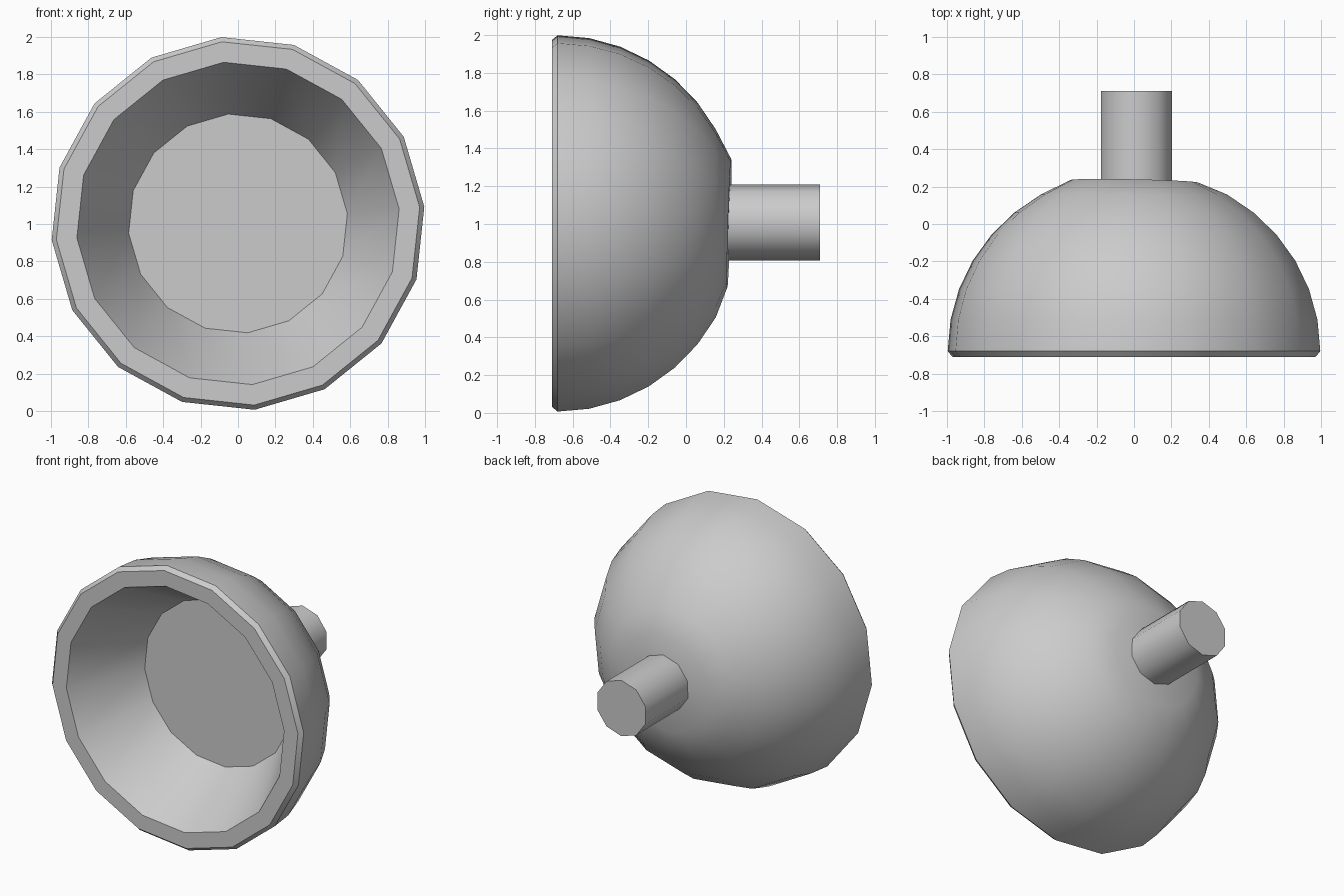
import bpy
import bmesh
from math import sin, cos, pi, radians

cube = bpy.data.objects.get("Cube")
if cube:
    bpy.data.objects.remove(cube, do_unlink=True)

GREY = bpy.data.materials.new("plain grey")
GREY.use_nodes = True
colour = (0.6, 0.6, 0.6, 1)
GREY.diffuse_color = colour
GREY.node_tree.nodes["Principled BSDF"].inputs["Base Color"].default_value = colour


def lathe(name, profile, sides, turn, cx, cz, tilt_ring=None):
    """Spin (radius, y) points about a front-to-back axis and cap both ends."""
    bm = bmesh.new()
    rings = []
    for n, (r, y) in enumerate(profile):
        ring = []
        for i in range(sides):
            a = radians(turn) + 2 * pi * i / sides
            x, z = r * cos(a), r * sin(a)
            lean = 0.03 * z - 0.02 * x if n == tilt_ring else 0
            ring.append(bm.verts.new((cx + x, y + lean, cz + z)))
        rings.append(ring)
    for a, b in zip(rings, rings[1:]):
        for i in range(sides):
            j = (i + 1) % sides
            bm.faces.new((a[i], a[j], b[j], b[i]))
    bm.faces.new(rings[0])
    bm.faces.new(rings[-1])
    bmesh.ops.recalc_face_normals(bm, faces=bm.faces)
    mesh = bpy.data.meshes.new(name)
    bm.to_mesh(mesh)
    bm.free()
    mesh.materials.append(GREY)
    obj = bpy.data.objects.new(name, mesh)
    bpy.context.collection.objects.link(obj)
    bpy.ops.object.select_all(action="DESELECT")
    obj.select_set(True)
    bpy.context.view_layer.objects.active = obj
    bpy.ops.object.shade_smooth_by_angle(angle=radians(40))
    return obj


# Bowl: recessed floor, sloping inner wall, flat rim, small bevel, rounded back
recess = [(0.587, -0.22), (0.865, -0.71), (0.975, -0.71)]
dome = [(cos(radians(t)), -0.68 + 0.967 * sin(radians(t))) for t in range(0, 80, 10)]
profile = recess + dome
lathe("bowl", profile, 16, 5.1, 0, 1.003, tilt_ring=len(profile) - 1)

# Stem: short peg at the back
lathe("stem", [(0.2, 0.15), (0.2, 0.71)], 10, 90, 0.014, 1.008)
